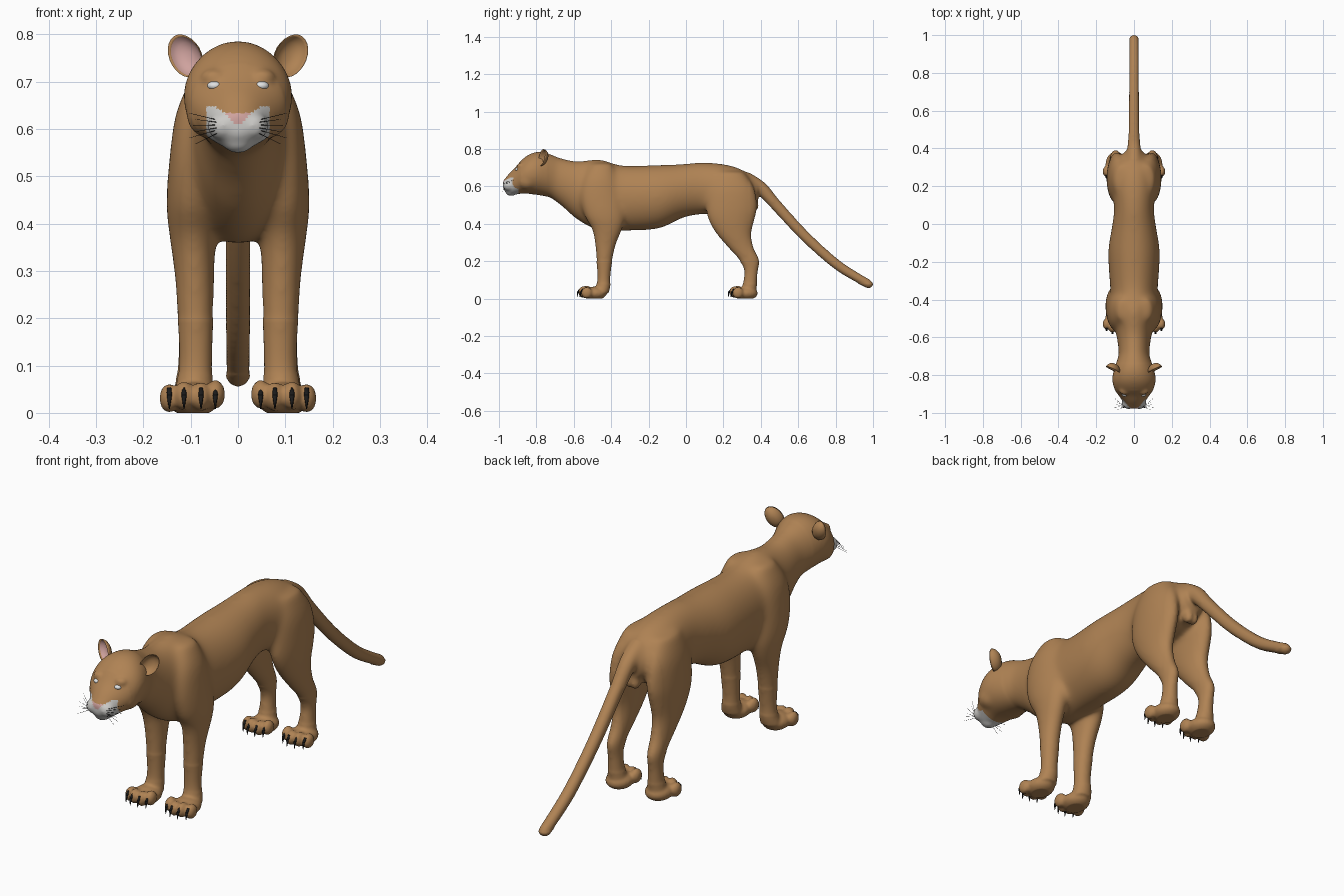
import bpy, bmesh, math
from mathutils import Vector, Matrix

if "Cube" in bpy.data.objects:
    bpy.data.objects.remove(bpy.data.objects["Cube"])


def mat(name, r, g, b):
    m = bpy.data.materials.new(name)
    m.diffuse_color = (r, g, b, 1)
    m.use_nodes = True
    m.node_tree.nodes["Principled BSDF"].inputs["Base Color"].default_value = m.diffuse_color
    return m


TAN = mat("tan fur", .43, .225, .088)
GREY = mat("pale muzzle", .60, .59, .57)
PINK = mat("pink skin", .62, .36, .34)
WHITE = mat("eye white", .75, .76, .76)
BLACK = mat("black", .01, .01, .01)


def catmull(p, steps=4):
    p = [Vector(q) for q in p]
    out = []
    for i in range(len(p) - 1):
        a, b, c, d = p[max(i - 1, 0)], p[i], p[i + 1], p[min(i + 2, len(p) - 1)]
        for k in range(steps):
            t = k / steps
            out.append(.5 * (2 * b + (c - a) * t + (2 * a - 5 * b + 4 * c - d) * t * t
                             + (3 * b - a - 3 * c + d) * t ** 3))
    return out + [p[-1]]


def loft(bm, rings, normal=None, n=28):
    """Tube through rings (x, y, z, half width in x, half depth along normal)."""
    rings = catmull(rings)
    loops = []
    for i, r in enumerate(rings):
        lo, hi = rings[max(i - 1, 0)], rings[min(i + 1, len(rings) - 1)]
        t = Vector(hi[:3]) - Vector(lo[:3])
        nv = Vector(normal) if normal else Vector((1, 0, 0)).cross(t).normalized()
        loops.append([bm.verts.new(Vector(r[:3]) + Vector((r[3] * math.cos(u), 0, 0)) + nv * r[4] * math.sin(u))
                      for u in (2 * math.pi * k / n for k in range(n))])
    fs = [bm.faces.new((a[k], a[(k + 1) % n], b[(k + 1) % n], b[k]))
          for a, b in zip(loops, loops[1:]) for k in range(n)]
    fs += [bm.faces.new(loops[0][::-1]), bm.faces.new(loops[-1])]
    bmesh.ops.recalc_face_normals(bm, faces=fs)


def ball(bm, c, r):
    bmesh.ops.create_uvsphere(bm, u_segments=24, v_segments=14, radius=1,
                              matrix=Matrix.Translation(c) @ Matrix.Diagonal((*r, 1)))


def spike(bm, a, b, r1, r2, n=8):
    a, b = Vector(a), Vector(b)
    m = Matrix.Translation((a + b) / 2) @ (b - a).to_track_quat('Z', 'Y').to_matrix().to_4x4()
    bmesh.ops.create_cone(bm, cap_ends=True, segments=n, radius1=r1, radius2=r2, depth=(b - a).length, matrix=m)


def make(name, bm, *mats):
    me = bpy.data.meshes.new(name)
    bm.to_mesh(me)
    bm.free()
    for m in mats:
        me.materials.append(m)
    me.shade_smooth()
    ob = bpy.data.objects.new(name, me)
    bpy.context.collection.objects.link(ob)
    return ob


def upright(rows):
    """(y, top, bottom, half width) to loft rings."""
    return [(0, y, (t + b) / 2, w, (t - b) / 2) for y, t, b, w in rows]


# Torso, neck and head
bm = bmesh.new()
loft(bm, upright([(-.74, .77, .55, .08), (-.66, .75, .49, .083), (-.58, .735, .42, .095), (-.46, .745, .36, .115),
                  (-.34, .712, .362, .126), (-.15, .715, .373, .137), (-.02, .72, .43, .118), (.08, .728, .45, .106),
                  (.2, .72, .45, .115), (.3, .69, .47, .10), (.385, .63, .52, .05)]), (0, 0, 1))
loft(bm, upright([(-.68, .755, .53, .075), (-.76, .785, .548, .104), (-.82, .78, .557, .116), (-.87, .75, .562, .106),
                  (-.91, .705, .557, .08), (-.94, .675, .555, .058), (-.965, .645, .57, .04),
                  (-.978, .63, .59, .022)]), (0, 0, 1))
ball(bm, (0, -.935, .575), (.034, .032, .026))

# Tail
loft(bm, [(0, .31, .64, .045, .045), (0, .40, .59, .037, .038), (0, .475, .508, .031, .032), (0, .61, .36, .029, .030),
          (0, .72, .255, .028, .029), (0, .82, .172, .028, .028), (0, .92, .11, .027, .026), (0, .975, .08, .026, .025)])
ball(bm, (0, .975, .08), (.026, .026, .025))

PAWS = [(.095, -.49), (.095, .318)]
TOES = [(-.047, -.042, .004), (-.017, -.056, -.001), (.019, -.056, .001), (.05, -.04, -.004)]
for s in (-1, 1):
    # Muzzle pads, cheeks and brows
    ball(bm, (s * .03, -.946, .606), (.034, .034, .031))
    ball(bm, (s * .065, -.85, .63), (.045, .05, .05))
    ball(bm, (s * .05, -.875, .708), (.03, .03, .02))
    # Front and hind legs
    loft(bm, [(s * .06, -.45, .725, .03, .055), (s * .085, -.46, .64, .045, .09), (s * .098, -.455, .54, .047, .11),
              (s * .1, -.435, .44, .052, .108), (s * .096, -.422, .37, .049, .082), (s * .092, -.43, .29, .043, .058),
              (s * .09, -.436, .21, .040, .045), (s * .089, -.439, .12, .036, .036), (s * .091, -.442, .07, .038, .038),
              (s * .094, -.455, .03, .045, .042)], (0, 1, 0))
    loft(bm, [(s * .06, .23, .68, .045, .08), (s * .082, .24, .59, .053, .125), (s * .09, .243, .49, .055, .138),
              (s * .093, .242, .42, .052, .125), (s * .094, .255, .345, .046, .095), (s * .095, .294, .27, .038, .07),
              (s * .097, .338, .205, .032, .056), (s * .097, .348, .15, .029, .038), (s * .096, .343, .09, .033, .038),
              (s * .095, .335, .03, .042, .04)], (0, 1, 0))
    # Paws with four toes each
    for px, py in PAWS:
        ball(bm, (s * px, py, .028), (.056, .066, .036))
        for dx, dy, dz in TOES:
            ball(bm, (s * (px + dx), py + dy, .035 + dz), (.021, .03, .031))
    ball(bm, (s * .014, .365, .495), (.02, .026, .03))

# Fuse everything into one skin and soften the joins
raw = make("raw", bm)
rm = raw.modifiers.new("fuse", 'REMESH')
rm.mode, rm.voxel_size = 'VOXEL', .0062
bpy.context.view_layer.update()
me = bpy.data.meshes.new_from_object(raw.evaluated_get(bpy.context.evaluated_depsgraph_get()))
bpy.data.objects.remove(raw)
bm = bmesh.new()
bm.from_mesh(me)
bmesh.ops.smooth_vert(bm, verts=bm.verts, factor=.5, use_axis_x=True, use_axis_y=True, use_axis_z=True)
for zone, count in ((lambda c: True, 2), (lambda c: c.z > .08 and c.y > -.88, 18),
                    (lambda c: c.z > .2 and -.74 < c.y < .34, 25)):
    vs = [v for v in bm.verts if zone(v.co)]
    for _ in range(count):
        bmesh.ops.smooth_vert(bm, verts=vs, factor=.5, use_axis_x=True, use_axis_y=True, use_axis_z=True)
for v in bm.verts:
    v.co.z = max(v.co.z, 0)

# Pale muzzle and pink nose by position
for f in bm.faces:
    c = f.calc_center_median()
    f.material_index = 0
    if c.y < -.895 and c.z < min(.612 + .75 * abs(c.x), .65) and abs(c.x) < .067:
        f.material_index = 1
    if c.y < -.955 and .61 < c.z < .633 and abs(c.x) < .004 + (c.z - .61) * .95:
        f.material_index = 2
body = make("body", bm, TAN, GREY, PINK)
bpy.context.view_layer.update()


def surface(x, z):
    hit, loc, _, _ = body.ray_cast((x, -2, z), (0, 1, 0))
    return loc if hit else Vector((x, -.9, z))


# Eyes
bm = bmesh.new()
for s in (-1, 1):
    ball(bm, surface(s * .049, .691) + Vector((0, .009, 0)), (.016, .014, .010))
make("eyes", bm, WHITE)

# Claws
bm = bmesh.new()
for s in (-1, 1):
    for px, py in PAWS:
        for dx, dy, dz in TOES:
            x, y = s * (px + dx), py + dy
            spike(bm, (x, y - .018, .05), (x, y - .033, .034), .006, .005)
            spike(bm, (x, y - .032, .037), (x, y - .036, .008), .0055, .001)
make("claws", bm, BLACK)

# Whiskers
bm = bmesh.new()
for s in (-1, 1):
    for k in range(6):
        a = surface(s * (.045 + .004 * (k % 2)), .59 + .006 * k)
        spike(bm, a, (s * (.09 + .012 * (k % 2)), a.y - .015 + .012 * k, .568 + .013 * k), .0008, .0004, 5)
make("whiskers", bm, BLACK)

# Ears: double-walled cups, the inner wall in its own colour
for s, inner in ((-1, PINK), (1, TAN)):
    bm = bmesh.new()
    D = Vector((s * .4, -.9, .1)).normalized()
    U = Vector((s * .58, 0, .8))
    U = (U - D * U.dot(D)).normalized()
    S = D.cross(U)
    C = Vector((s * .112, -.772, .754))
    n, m, rows = 24, 6, []
    for depth, order in ((.034, range(1, m + 1)), (.026, range(m - 1, 0, -1))):
        for i in order:
            a = math.pi / 2 * i / m
            r = math.sin(a) * (1 if depth > .03 else .93)
            rows.append([bm.verts.new(C - D * depth * math.cos(a) + U * r * .05 * math.cos(t) + S * r * .035 * math.sin(t))
                         for t in (2 * math.pi * k / n for k in range(n))])
    for j, (a, b) in enumerate(zip(rows, rows[1:])):
        for k in range(n):
            bm.faces.new((a[k], a[(k + 1) % n], b[(k + 1) % n], b[k])).material_index = int(j >= m)
    bm.faces.new(rows[0])
    bm.faces.new(rows[-1]).material_index = 1
    bmesh.ops.recalc_face_normals(bm, faces=bm.faces)
    make("ear_left" if s < 0 else "ear_right", bm, TAN, inner)
